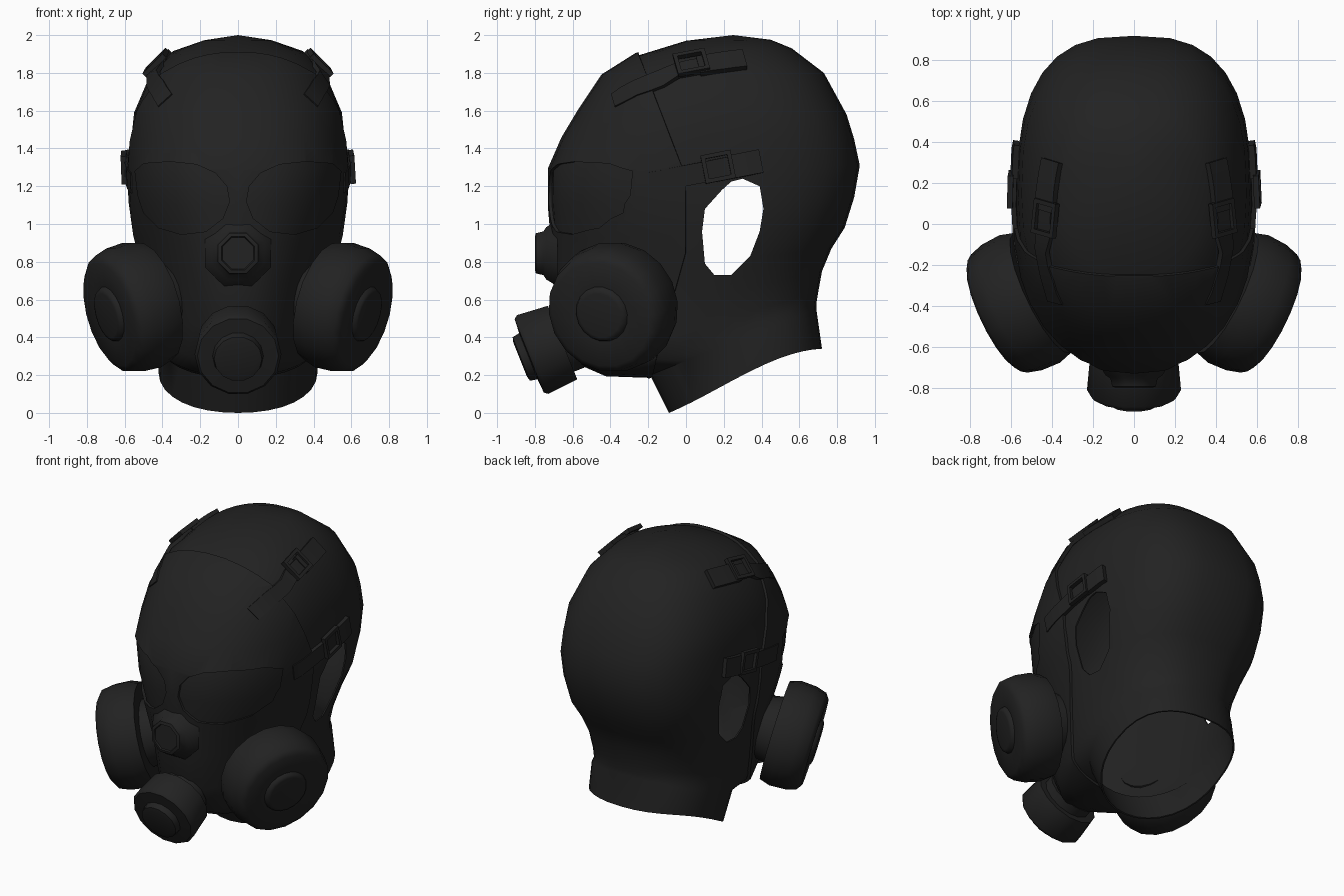
import bpy, bmesh, math
from mathutils import Vector, Matrix
from mathutils.bvhtree import BVHTree

if "Cube" in bpy.data.objects:
    bpy.data.objects.remove(bpy.data.objects["Cube"])

rubber = bpy.data.materials.new("black_rubber")
rubber.use_nodes = True
BLACK = (0.016, 0.016, 0.016, 1)
rubber.diffuse_color = BLACK
rubber.node_tree.nodes["Principled BSDF"].inputs["Base Color"].default_value = BLACK


def finish(bm, name, recalc=True):
    if recalc:
        bmesh.ops.recalc_face_normals(bm, faces=bm.faces)
    me = bpy.data.meshes.new(name)
    bm.to_mesh(me)
    bm.free()
    me.materials.append(rubber)
    ob = bpy.data.objects.new(name, me)
    bpy.context.collection.objects.link(ob)
    return ob


def activate(ob):
    bpy.ops.object.select_all(action='DESELECT')
    ob.select_set(True)
    bpy.context.view_layer.objects.active = ob


def smooth(ob, degrees=35):
    activate(ob)
    bpy.ops.object.shade_smooth_by_angle(angle=math.radians(degrees))


# Head rings: front y, front z, back y, back z, half width, front taper,
# front and back roundness (1 is an ellipse, less is squarer)
RINGS = [
    (-.09, 0, .72, .34, .42, 0, 1, .87), (-.19, .2, .69, .55, .425, 0, .95, .85),
    (-.42, .21, .69, .58, .43, .1, .87, .83), (-.56, .27, .70, .64, .44, .25, .87, .8),
    (-.65, .45, .72, .75, .47, .3, .87, .78), (-.68, .70, .77, .87, .51, .28, .87, .75),
    (-.70, .92, .84, .98, .55, .15, .87, .73), (-.715, 1.1, .89, 1.14, .57, .05, .86, .72),
    (-.715, 1.29, .92, 1.31, .575, 0, .85, .72), (-.645, 1.45, .89, 1.45, .565, 0, .85, .72),
    (-.555, 1.6, .85, 1.58, .55, 0, .85, .74), (-.435, 1.78, .73, 1.8, .465, 0, .85, .78),
    (-.26, 1.89, .56, 1.93, .35, 0, .87, .83), (0, 1.97, .45, 1.975, .18, 0, .9, .87),
]
SEG = 32


def head_surface():
    bm = bmesh.new()
    rows = []
    for yf, zf, yb, zb, hw, taper, front, back in RINGS:
        hem_arch = .3 if not rows else 0
        row = []
        for i in range(SEG):
            a = math.tau * i / SEG
            c, s = math.cos(a), math.sin(a)
            power = front if c > 0 else back
            c = math.copysign(abs(c) ** power, c)
            s = math.copysign(abs(s) ** power, s)
            t = (1 - c) / 2
            row.append(bm.verts.new((
                hw * s * (1 - taper * max(0, c)), yf + (yb - yf) * t,
                zf + (zb - zf) * t + hem_arch * t * t * (1 - t))))
        rows.append(row)
    for lo, hi in zip(rows, rows[1:]):
        for i in range(SEG):
            j = (i + 1) % SEG
            bm.faces.new((lo[i], lo[j], hi[j], hi[i]))
    top = bm.verts.new((0, .25, 2))
    for i in range(SEG):
        bm.faces.new((rows[-1][i], rows[-1][(i + 1) % SEG], top))
    return bm


def prism(name, outline, axis, start, end, flip=1):
    """Extrude a 2D outline along x or y; used for cutters."""
    bm = bmesh.new()
    ends = []
    for d in (start, end):
        ends.append([bm.verts.new((d, u, v) if axis == 'X' else (u * flip, d, v))
                     for u, v in outline])
    n = len(outline)
    for ring in ends:
        bm.faces.new(ring)
    for i in range(n):
        j = (i + 1) % n
        bm.faces.new((ends[0][i], ends[0][j], ends[1][j], ends[1][i]))
    ob = finish(bm, name)
    ob.hide_render = True
    return ob


def thicken_and_cut(ob, thickness, offset, cutters):
    activate(ob)
    mod = ob.modifiers.new("thickness", 'SOLIDIFY')
    mod.thickness, mod.offset = thickness, offset
    bpy.ops.object.modifier_apply(modifier=mod.name)
    for cutter in cutters:
        mod = ob.modifiers.new("cut", 'BOOLEAN')
        mod.operation, mod.solver, mod.object = 'DIFFERENCE', 'EXACT', cutter
        bpy.ops.object.modifier_apply(modifier=mod.name)
        bpy.data.objects.remove(cutter)
    smooth(ob)


# Hood with ear openings
bm = head_surface()
bm.normal_update()
tree = BVHTree.FromBMesh(bm)
hood = finish(bm, "hood", recalc=False)
EAR = [(.3, 1.24), (.24, 1.225), (.19, 1.18), (.1, 1.08), (.085, .96), (.1, .79),
       (.15, .73), (.24, .73), (.34, .83), (.39, .96), (.41, 1.08), (.39, 1.2)]
thicken_and_cut(hood, .01, -1, [prism("ear_cutter", EAR, 'X', -1, 1)])

# Face mask layered over the front of the hood, with eye openings
bm = head_surface()
for point, normal in (((0, 0, 1.25), (0, .65, .25)), ((0, 0, 1), (0, 1, 0)),
                      ((0, 0, .85), (0, .65, -.18))):
    bmesh.ops.bisect_plane(bm, geom=bm.verts[:] + bm.edges[:] + bm.faces[:],
                           plane_co=point, plane_no=Vector(normal).normalized(),
                           clear_outer=True)
mask = finish(bm, "face_mask", recalc=False)
EYE = [(.045, 1.12), (.06, 1.2), (.12, 1.27), (.22, 1.315), (.36, 1.33), (.5, 1.32),
       (.545, 1.28), (.53, 1.15), (.5, 1.06), (.42, .98), (.3, .945), (.17, .96), (.08, 1.03)]
thicken_and_cut(mask, .021, .6,
                [prism("eye_cutter", EYE, 'Y', -1, -.15, f) for f in (1, -1)])


def lathe(name, center, axis, profile, sides, turn=0.0):
    """Revolve (radius, distance) pairs around an axis and cap both ends."""
    frame = Vector(axis).to_track_quat('Z', 'Y').to_matrix().to_4x4()
    frame = Matrix.Translation(center) @ frame
    bm = bmesh.new()
    rows = []
    for r, d in profile:
        rows.append([bm.verts.new(frame @ Vector((
            r * math.cos(math.tau * i / sides + turn),
            r * math.sin(math.tau * i / sides + turn), d))) for i in range(sides)])
    for lo, hi in zip(rows, rows[1:]):
        for i in range(sides):
            j = (i + 1) % sides
            bm.faces.new((lo[i], lo[j], hi[j], hi[i]))
    bm.faces.new(rows[0])
    bm.faces.new(rows[-1])
    ob = finish(bm, name)
    smooth(ob, 50)
    return ob


# Nose valve and front canister
lathe("nose_valve", (0, -.75, .845), (0, -1, 0),
      [(.19, -.07), (.15, -.01), (.125, .005), (.115, .045), (.095, .05), (.09, .04)],
      8, math.pi / 8)
lathe("front_canister", (0, -.83, .302), (0, -.93, -.37),
      [(.17, -.25), (.17, -.19), (.215, -.19), (.23, -.02), (.215, 0),
       (.135, .005), (.127, .045), (.1, .052)], 14)

# Side filters
for side, label in ((1, "left"), (-1, "right")):
    lathe(label + "_filter", (.685 * side, -.45, .52), (.9 * side, -.43, -.26),
          [(.2, -.36), (.22, -.27), (.325, -.27), (.345, -.2), (.34, -.1),
           (.32, -.03), (.285, -.005), (.15, -.01), (.14, .01), (.12, .015)], 18)


def on_head(p):
    co, no, _, _ = tree.find_nearest(Vector(p))
    return co, no


def strap(name, a, b, width, lift, steps=10):
    """Flat band that follows the head between two points."""
    a, b = Vector(a), Vector(b)
    bm = bmesh.new()
    rows = []
    for i in range(steps + 1):
        co, no = on_head(a.lerp(b, i / steps))
        across = (b - a).cross(no).normalized() * width / 2
        rows.append([bm.verts.new(co + across * s + no * h)
                     for s, h in ((-1, 0), (1, 0), (1, lift), (-1, lift))])
    for lo, hi in zip(rows, rows[1:]):
        for i in range(4):
            j = (i + 1) % 4
            bm.faces.new((lo[i], lo[j], hi[j], hi[i]))
    bm.faces.new(rows[0])
    bm.faces.new(rows[-1])
    smooth(finish(bm, name), 30)


def buckle(name, point, along, length, width, lift):
    """Rectangular frame lying on the head."""
    co, no = on_head(point)
    across = no.cross(Vector(along)).normalized()
    frame = Matrix((across.cross(no), across, no)).transposed().to_4x4()
    frame.translation = co + no * lift
    bar = .022
    bm = bmesh.new()
    bars = [(s * length / 2, 0, bar, width + bar) for s in (-1, 1)]
    bars += [(0, s * width / 2, length, bar) for s in (-1, 1)]
    for u, v, su, sv in bars:
        bmesh.ops.create_cube(bm, size=1, matrix=frame @ Matrix.Translation((u, v, 0))
                              @ Matrix.Diagonal((su, sv, .028, 1)))
    finish(bm, name)


# Straps and buckles on both sides
for side, label in ((1, "left"), (-1, "right")):
    def at(x, y, z):
        return Vector((x * side, y, z))
    low_a, low_b = at(.6, -.2, 1.215), at(.6, .4, 1.335)
    strap(label + "_side_strap", low_a, low_b, .11, .024)
    strap(label + "_side_strap_end", low_a.lerp(low_b, .72), low_b, .125, .03, 4)
    buckle(label + "_side_buckle", at(.6, .17, 1.3), low_b - low_a, .14, .13, .03)
    top_a, top_b = at(.38, -.38, 1.65), at(.4, .31, 1.87)
    strap(label + "_top_strap", top_a, top_b, .1, .024)
    strap(label + "_top_strap_end", top_a.lerp(top_b, .65), top_b, .125, .03, 4)
    buckle(label + "_top_buckle", at(.42, .03, 1.84), top_b - top_a, .15, .13, .03)
